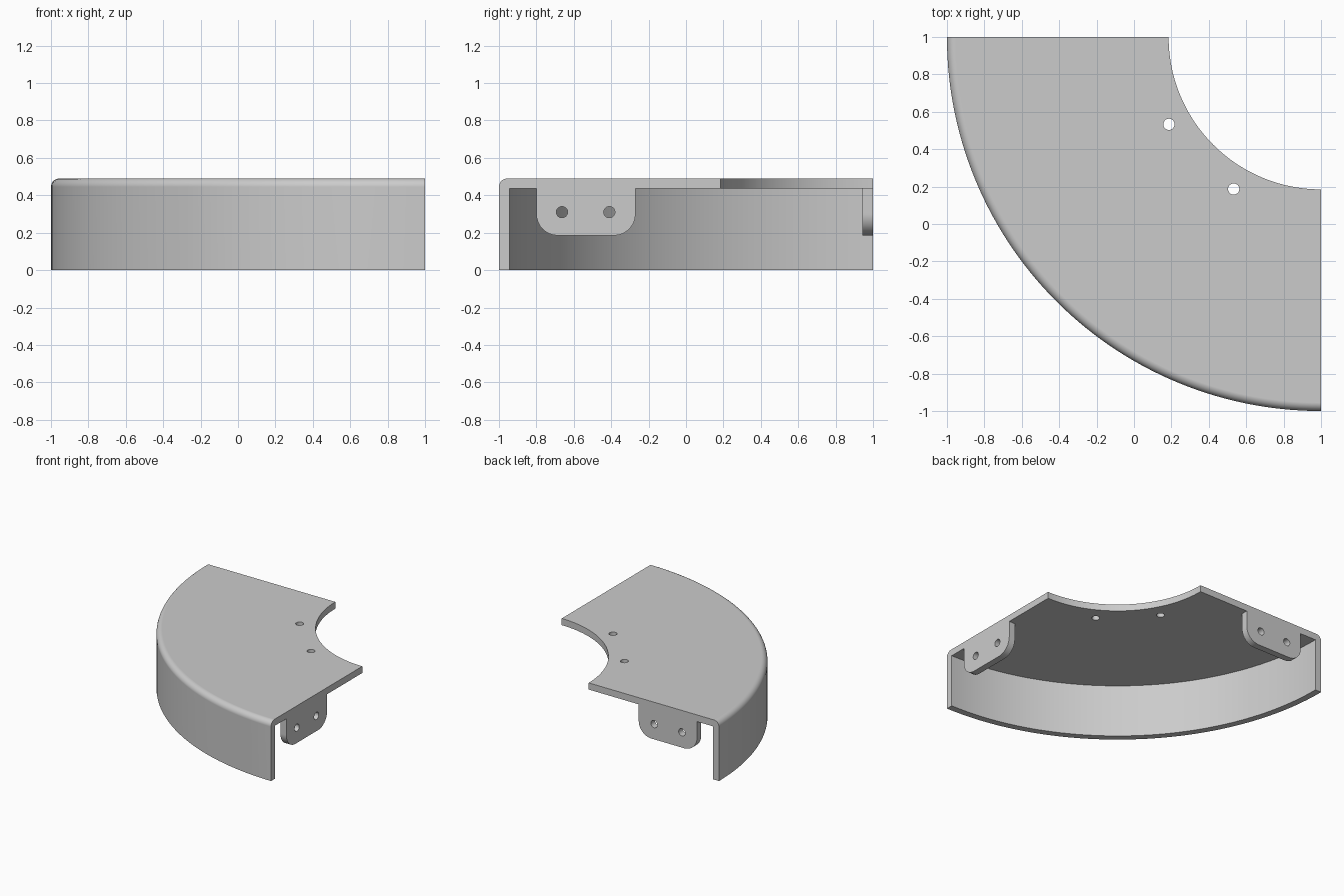
import bpy, bmesh, math
from mathutils import Matrix, Vector

if "Cube" in bpy.data.objects:
    bpy.data.objects.remove(bpy.data.objects["Cube"], do_unlink=True)

OUTER, INNER, HEIGHT, WALL, FILLET = 2.0, 0.815, 0.49, 0.055, 0.045
UNDER = HEIGHT - WALL          # underside of the top plate
TAB_LOW, TAB_ROUND, HOLE = 0.185, 0.115, 0.03
STEPS = 60

grey = bpy.data.materials.new("light grey metal")
GREY = (0.6, 0.6, 0.6, 1)
grey.diffuse_color = GREY
grey.use_nodes = True
grey.node_tree.nodes["Principled BSDF"].inputs["Base Color"].default_value = GREY


def make_object(name, bm):
    bmesh.ops.recalc_face_normals(bm, faces=bm.faces)
    mesh = bpy.data.meshes.new(name)
    bm.to_mesh(mesh)
    bm.free()
    mesh.materials.append(grey)
    obj = bpy.data.objects.new(name, mesh)
    bpy.context.collection.objects.link(obj)
    return obj


def arc(cx, cy, r, start, end, n=8):
    angles = [math.radians(start + (end - start) * i / n) for i in range(n + 1)]
    return [(cx + r * math.cos(a), cy + r * math.sin(a)) for a in angles]


def drill(obj, centres, axis):
    """Cut round holes through obj along the given axis."""
    bm = bmesh.new()
    turn = Vector((0, 0, 1)).rotation_difference(Vector(axis)).to_matrix().to_4x4()
    for c in centres:
        bmesh.ops.create_cone(bm, cap_ends=True, segments=32, radius1=HOLE, radius2=HOLE,
                              depth=0.3, matrix=Matrix.Translation(c) @ turn)
    cutter = make_object("hole_cutter", bm)
    cutter.hide_render = True
    mod = obj.modifiers.new("holes", "BOOLEAN")
    mod.operation, mod.solver, mod.object = "DIFFERENCE", "EXACT", cutter
    select(obj)
    bpy.ops.object.modifier_apply(modifier=mod.name)
    bpy.data.objects.remove(cutter, do_unlink=True)


def select(obj):
    bpy.ops.object.select_all(action="DESELECT")
    obj.select_set(True)
    bpy.context.view_layer.objects.active = obj


def smooth(obj):
    select(obj)
    bpy.ops.object.shade_smooth_by_angle(angle=math.radians(30))
    mod = obj.modifiers.new("even_shading", "WEIGHTED_NORMAL")
    mod.keep_sharp = True


# Curved cover: L-shaped section swept a quarter turn about the back right corner
section = [(INNER, UNDER), (OUTER - WALL, UNDER), (OUTER - WALL, 0), (OUTER, 0)]
section += arc(OUTER - FILLET, HEIGHT - FILLET, FILLET, 0, 90)
section += [(INNER, HEIGHT)]
bm = bmesh.new()
rings = []
for i in range(STEPS + 1):
    a = math.pi + math.pi / 2 * i / STEPS
    rings.append([bm.verts.new((1 + r * math.cos(a), 1 + r * math.sin(a), z))
                  for r, z in section])
count = len(section)
for one, two in zip(rings, rings[1:]):
    for j in range(count):
        k = (j + 1) % count
        bm.faces.new((one[j], one[k], two[k], two[j]))
bm.faces.new(rings[0])
bm.faces.new(rings[-1])
cover = make_object("curved_cover", bm)
drill(cover, [(0.187, 0.533, UNDER), (0.533, 0.187, UNDER)], (0, 0, 1))
smooth(cover)

# Mounting tabs: rounded plates hanging at each end, mirrored across the diagonal
START, END = -0.80, -0.27
outline = [(START, UNDER)]
outline += arc(START + TAB_ROUND, TAB_LOW + TAB_ROUND, TAB_ROUND, 180, 270)
outline += arc(END - TAB_ROUND, TAB_LOW + TAB_ROUND, TAB_ROUND, 270, 360)
outline += [(END, UNDER)]
for name, swap in (("right_tab", False), ("back_tab", True)):
    def place(along, depth, z):
        return Vector((along, depth, z) if swap else (depth, along, z))
    bm = bmesh.new()
    face = bm.faces.new([bm.verts.new(place(s, 1, z)) for s, z in outline])
    new = bmesh.ops.extrude_face_region(bm, geom=[face])["geom"]
    bmesh.ops.translate(bm, vec=place(0, -WALL, 0),
                        verts=[v for v in new if isinstance(v, bmesh.types.BMVert)])
    tab = make_object(name, bm)
    drill(tab, [place(s, 1, 0.31) for s in (-0.663, -0.41)], place(0, 1, 0))
    smooth(tab)
